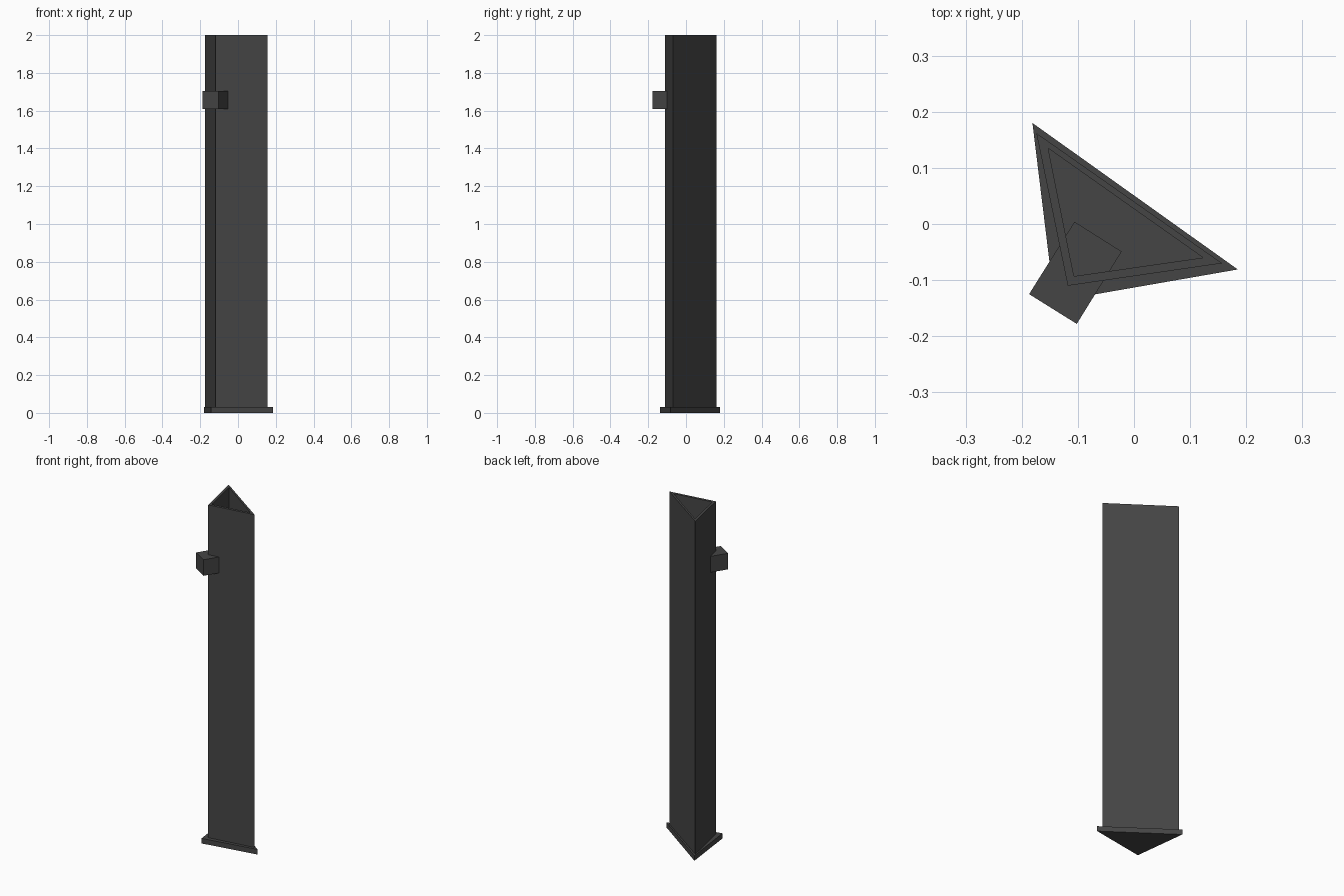
import bpy, bmesh

if "Cube" in bpy.data.objects:
    bpy.data.objects.remove(bpy.data.objects["Cube"])

dark = bpy.data.materials.new("dark_grey")
dark.diffuse_color = (0.06, 0.06, 0.06, 1)
dark.use_nodes = True
dark.node_tree.nodes["Principled BSDF"].inputs["Base Color"].default_value = dark.diffuse_color


def finish(name, bm):
    bmesh.ops.recalc_face_normals(bm, faces=bm.faces)
    mesh = bpy.data.meshes.new(name)
    bm.to_mesh(mesh)
    bm.free()
    mesh.materials.append(dark)
    obj = bpy.data.objects.new(name, mesh)
    bpy.context.collection.objects.link(obj)
    return obj


def prism(name, outline, z0, z1):
    """Closed solid: outline extruded from z0 to z1."""
    bm = bmesh.new()
    low = [bm.verts.new((x, y, z0)) for x, y in outline]
    high = [bm.verts.new((x, y, z1)) for x, y in outline]
    bm.faces.new(low)
    bm.faces.new(high)
    n = len(outline)
    for i in range(n):
        j = (i + 1) % n
        bm.faces.new((low[i], low[j], high[j], high[i]))
    return finish(name, bm)


def tube(name, outer, inner, z0, z1):
    """Hollow wall between two matching outlines."""
    bm = bmesh.new()
    rings = [[bm.verts.new((x, y, z)) for x, y in shape]
             for shape, z in ((outer, z0), (outer, z1), (inner, z1), (inner, z0))]
    n = len(outer)
    for k in range(4):
        a, b = rings[k], rings[(k + 1) % 4]
        for i in range(n):
            j = (i + 1) % n
            bm.faces.new((a[i], a[j], b[j], b[i]))
    return finish(name, bm)


# Triangular foot plate
prism("base_plate", [(-0.181, 0.18), (-0.142, -0.138), (0.185, -0.081)], 0, 0.03)

# Open-topped triangular column
tube("column",
     [(-0.174, 0.162), (-0.118, -0.11), (0.157, -0.07)],
     [(-0.153, 0.135), (-0.107, -0.093), (0.123, -0.06)], 0.03, 2.0)

# Block pushed through the front corner
prism("side_block",
      [(-0.187, -0.125), (-0.102, -0.178), (-0.022, -0.049), (-0.106, 0.004)], 1.61, 1.705)
